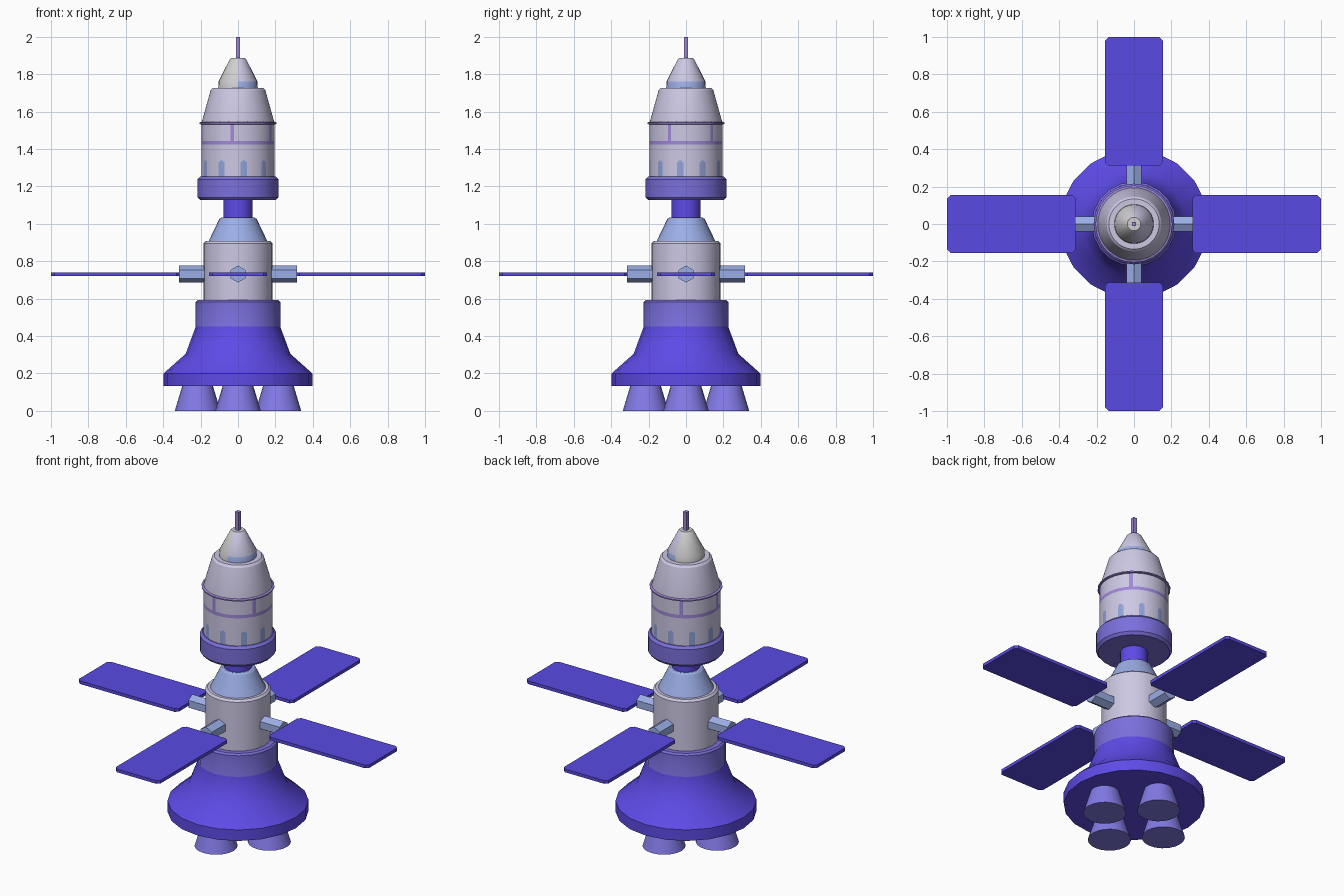
import bpy, bmesh, math
from mathutils import Matrix

if "Cube" in bpy.data.objects:
    bpy.data.objects.remove(bpy.data.objects["Cube"])


def material(name, r, g, b):
    m = bpy.data.materials.new(name)
    lin = [((c / 255 + 0.055) / 1.055) ** 2.4 for c in (r, g, b)]
    m.diffuse_color = (*lin, 1)
    m.use_nodes = True
    m.node_tree.nodes["Principled BSDF"].inputs["Base Color"].default_value = m.diffuse_color
    return m


VIOLET = material("deep violet", 94, 75, 232)
PANEL = material("panel violet", 89, 74, 226)
BAND = material("band violet", 122, 111, 220)
NOZZLE = material("nozzle lilac", 131, 122, 230)
HULL = material("hull pale grey", 204, 200, 228)
WARM = material("nose warm grey", 209, 207, 208)
BLUE = material("light blue", 156, 175, 232)
WINDOW = material("window blue", 147, 163, 218)
STRIPE = material("stripe purple", 160, 136, 218)


def finish(name, bm, mats, smooth=True):
    bmesh.ops.recalc_face_normals(bm, faces=bm.faces)
    me = bpy.data.meshes.new(name)
    bm.to_mesh(me)
    bm.free()
    ob = bpy.data.objects.new(name, me)
    bpy.context.collection.objects.link(ob)
    for m in mats:
        me.materials.append(m)
    if smooth:
        bpy.ops.object.select_all(action='DESELECT')
        ob.select_set(True)
        bpy.context.view_layer.objects.active = ob
        bpy.ops.object.shade_smooth_by_angle(angle=math.radians(28))
    return ob


def lathe(name, profile, mats, sides=24, rule=None, at=(0, 0), start=0):
    """Revolve (radius, z) points, closed at both ends; rule picks a material."""
    bm = bmesh.new()
    angles = [start + 2 * math.pi * i / sides for i in range(sides)]
    rings = [[bm.verts.new((at[0] + r * math.cos(a), at[1] + r * math.sin(a), z))
              for a in angles] for r, z in profile]
    for lo, hi in zip(rings, rings[1:]):
        for i in range(sides):
            j = (i + 1) % sides
            bm.faces.new((lo[i], lo[j], hi[j], hi[i]))
    bm.faces.new(rings[0][::-1])
    bm.faces.new(rings[-1])
    if rule:
        for f in bm.faces:
            f.material_index = rule(f.calc_center_median())
    return finish(name, bm, mats)


def prism(name, outline, depth, matrix, mat):
    """Extrude a 2D outline by depth along local z, then place it."""
    bm = bmesh.new()
    f = bm.faces.new([bm.verts.new((x, y, 0)) for x, y in outline])
    ext = bmesh.ops.extrude_face_region(bm, geom=[f])
    bmesh.ops.translate(bm, vec=(0, 0, depth),
                        verts=[v for v in ext["geom"] if isinstance(v, bmesh.types.BMVert)])
    bmesh.ops.transform(bm, matrix=matrix, verts=bm.verts)
    return finish(name, bm, [mat], smooth=False)


def turn(degrees):
    return Matrix.Rotation(math.radians(degrees), 4, 'Z')


# local z points outward (+x), local y points up
OUTWARD = Matrix(((0, 0, 1, 0), (1, 0, 0, 0), (0, 1, 0, 0), (0, 0, 0, 1)))

# engine nozzles
for k in range(4):
    a = k * math.pi / 2
    lathe(f"nozzle_{k + 1}", [(0.122, 0), (0.08, 0.14)], [NOZZLE], 20,
          at=(0.216 * math.cos(a), 0.216 * math.sin(a)))

# flared engine skirt with paler collar
lathe("engine_skirt", [(0.398, 0.132), (0.398, 0.2), (0.28, 0.305), (0.226, 0.45),
                       (0.226, 0.582), (0.216, 0.592)], [VIOLET, BAND], 20,
      rule=lambda c: int(c.z > 0.46))

# service body, shoulder and neck
lathe("service_body", [(0.185, 0.58), (0.185, 0.896), (0.173, 0.908)], [HULL])
lathe("shoulder_cone", [(0.158, 0.905), (0.1, 1.026), (0.09, 1.033)], [BLUE])
lathe("neck", [(0.078, 1.03), (0.078, 1.14)], [VIOLET])

# capsule
lathe("docking_ring", [(0.202, 1.126), (0.216, 1.142), (0.216, 1.238), (0.202, 1.253)], [BAND])


# painted capsule markings: ten windows, one hoop, five uprights
def near(c, centre, period, half):
    d = (math.degrees(math.atan2(c.y, c.x)) - centre) % period
    return min(d, period - d) < half


def capsule_paint(c):
    if c.z < 1.339 and math.hypot(c.x, c.y) > 0.1:
        half = 5 if c.z < 1.331 else 3
        return 1 if near(c, 279, 36, half) else 0
    if 1.424 < c.z < 1.444:
        return 2
    if 1.444 < c.z < 1.534 and near(c, 261, 72, 3):
        return 2
    return 0


R = 0.195
lathe("capsule_body", [(R, 1.25), (R, 1.331), (R, 1.339), (R, 1.424), (R, 1.444), (R, 1.534),
                       (R, 1.54), (0.146, 1.715), (0.134, 1.727)],
      [HULL, WINDOW, STRIPE], 180, rule=capsule_paint)
lathe("capsule_rim", [(0.196, 1.531), (0.206, 1.534), (0.206, 1.541), (0.193, 1.546)], [STRIPE])

# nose: warm on the left half, pale with a blue foot on the right half
lathe("nose_cone", [(0.106, 1.72), (0.104, 1.762), (0.044, 1.879), (0.036, 1.887)],
      [WARM, HULL, BLUE], 24,
      rule=lambda c: 0 if c.x < 0.001 else (2 if c.z < 1.762 else 1))
lathe("antenna", [(0.017, 1.88), (0.017, 2.0)], [STRIPE], 4, start=math.pi / 4)

# solar panels on hexagonal arms
hexagon = [(0.045 * math.sin(i * math.pi / 3), 0.045 * math.cos(i * math.pi / 3)) for i in range(6)]
x0, x1, h, c = 0.312, 1.0, 0.154, 0.018
panel = [(x0 + c, -h), (x1 - c, -h), (x1, c - h), (x1, h - c),
         (x1 - c, h), (x0 + c, h), (x0, h - c), (x0, c - h)]
for k in range(4):
    prism(f"panel_arm_{k + 1}", hexagon, 0.155,
          turn(90 * k) @ Matrix.Translation((0.16, 0, 0.731)) @ OUTWARD, BLUE)
    prism(f"solar_panel_{k + 1}", panel, 0.02,
          turn(90 * k) @ Matrix.Translation((0, 0, 0.721)), PANEL)
